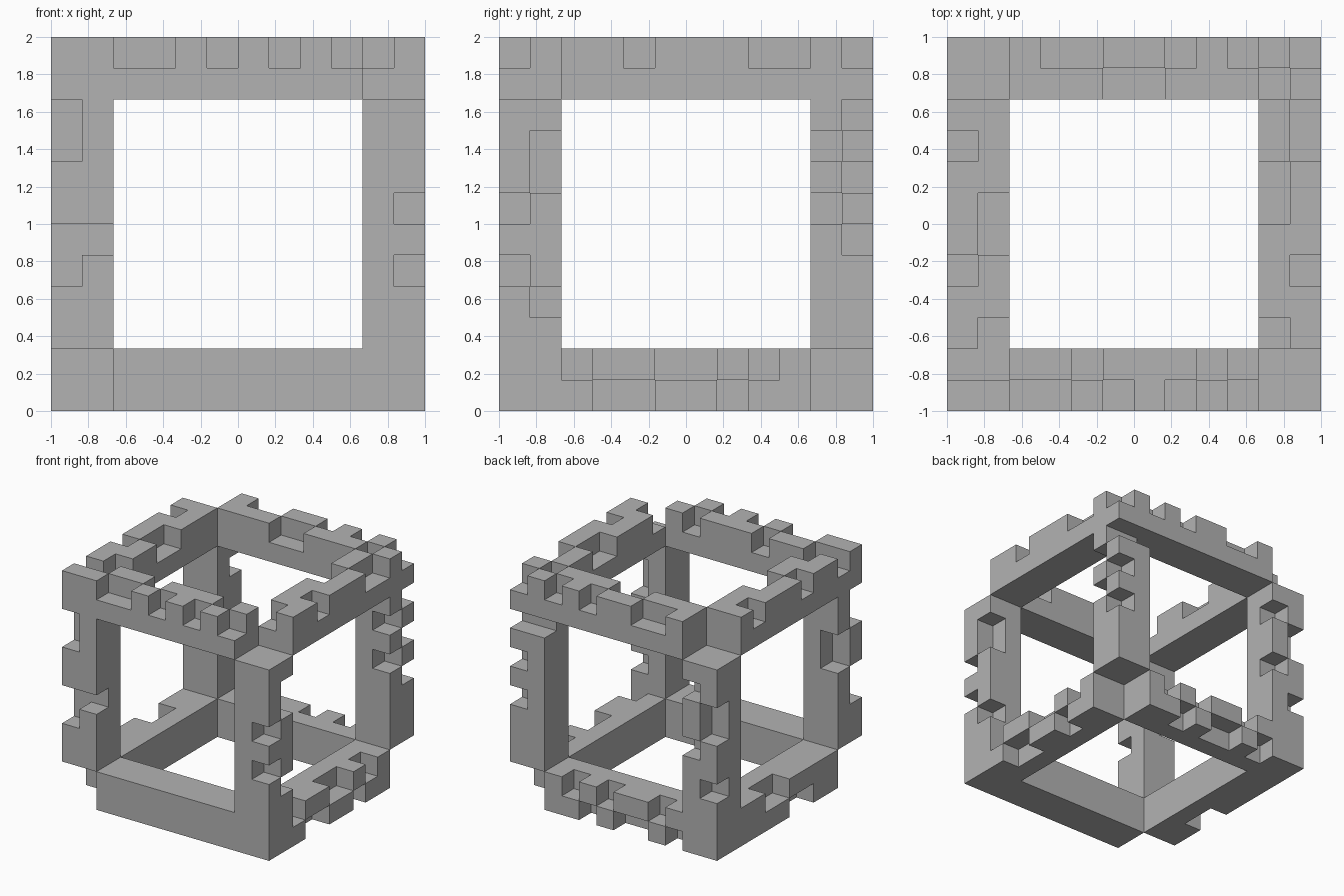
import bpy, bmesh, math
from mathutils import Vector

cube = bpy.data.objects.get("Cube")
if cube:
    bpy.data.objects.remove(cube, do_unlink=True)

N, UNIT = 12, 2 / 12   # frame is a 12-unit cube with bars 2 units thick

grey = bpy.data.materials.new("plain_grey")
grey.use_nodes = True
grey.diffuse_color = (0.45, 0.45, 0.45, 1)
grey.node_tree.nodes["Principled BSDF"].inputs["Base Color"].default_value = (0.45, 0.45, 0.45, 1)

# Bars: name, axis, the two fixed sides, and notches as {row: positions along the bar}
# A row is its two fixed coordinates in x, y, z order.
BARS = [
    ("front_top_bar", 0, (0, 10), {(0, 11): [2, 3, 5, 7, 9], (1, 11): [4, 8]}),
    ("back_top_bar", 0, (10, 10), {(11, 11): [3, 4, 7, 9], (10, 11): [5, 6]}),
    ("front_bottom_bar", 0, (0, 0), {}),
    ("back_bottom_bar", 0, (10, 0), {(11, 0): [2, 4, 5, 7], (11, 1): [3, 6, 8]}),
    ("right_side_top_bar", 1, (0, 10), {(0, 11): [4, 8], (1, 11): [2, 5, 6]}),
    ("left_side_top_bar", 1, (10, 10), {(11, 11): [4, 8, 9], (10, 11): [2, 6, 7]}),
    ("right_side_bottom_bar", 1, (0, 0), {(0, 0): [4, 5], (0, 1): [6, 7]}),
    ("left_side_bottom_bar", 1, (10, 0), {(11, 1): [2, 5, 6, 8], (11, 0): [3, 4, 7]}),
    ("front_right_post", 2, (0, 0), {(0, 0): [4, 5, 8, 9], (1, 0): [5], (0, 1): [6, 7]}),
    ("front_left_post", 2, (10, 0), {(11, 0): [4, 6], (11, 1): [3, 7, 8]}),
    ("back_right_post", 2, (0, 10), {(0, 11): [3, 6, 7], (1, 11): [5, 8]}),
    ("back_left_post", 2, (10, 10), {(11, 11): [5, 7, 9], (11, 10): [6, 8], (10, 11): [9]}),
]
# Only alternate corners are filled; two of them have notches
CORNERS = [
    ("front_right_top_corner", (0, 0, 10), {(0, 1, 11), (1, 1, 11)}),
    ("back_left_top_corner", (10, 10, 10), {(10, 10, 11), (11, 11, 11)}),
    ("front_left_bottom_corner", (10, 0, 0), set()),
    ("back_right_bottom_corner", (0, 10, 0), set()),
]


def bar_cells(axis, sides, notches):
    cells = set()
    for a in range(sides[0], sides[0] + 2):
        for b in range(sides[1], sides[1] + 2):
            for along in range(2, N - 2):
                if along not in notches.get((a, b), []):
                    cell = [a, b]
                    cell.insert(axis, along)
                    cells.add(tuple(cell))
    return cells


def corner_cells(low, gaps):
    x, y, z = low
    return {(x + i, y + j, z + k) for i in (0, 1) for j in (0, 1) for k in (0, 1)} - gaps


parts = {name: bar_cells(axis, sides, cut) for name, axis, sides, cut in BARS}
parts.update({name: corner_cells(low, gaps) for name, low, gaps in CORNERS})
filled = set().union(*parts.values())


def build(name, cells):
    """Skin the outside of a group of unit cells and merge its flat faces."""
    bm = bmesh.new()
    corners = {}

    def vert(p):
        key = tuple(p)
        if key not in corners:
            x, y, z = key
            corners[key] = bm.verts.new(((x - N / 2) * UNIT, (y - N / 2) * UNIT, z * UNIT))
        return corners[key]

    for cell in sorted(cells):
        for axis in range(3):
            u, v = (axis + 1) % 3, (axis + 2) % 3
            for side in (0, 1):
                neighbour = list(cell)
                neighbour[axis] += 2 * side - 1
                if tuple(neighbour) in filled:
                    continue
                ring = []
                for du, dv in ((0, 0), (1, 0), (1, 1), (0, 1)):
                    p = list(cell)
                    p[axis] += side
                    p[u] += du
                    p[v] += dv
                    ring.append(vert(p))
                bm.faces.new(ring if side else ring[::-1])
    bmesh.ops.dissolve_limit(bm, angle_limit=math.radians(1), verts=bm.verts[:], edges=bm.edges[:])
    mesh = bpy.data.meshes.new(name)
    bm.to_mesh(mesh)
    bm.free()
    mesh.materials.append(grey)
    bpy.context.collection.objects.link(bpy.data.objects.new(name, mesh))


for part_name, part_cells in parts.items():
    build(part_name, part_cells)
